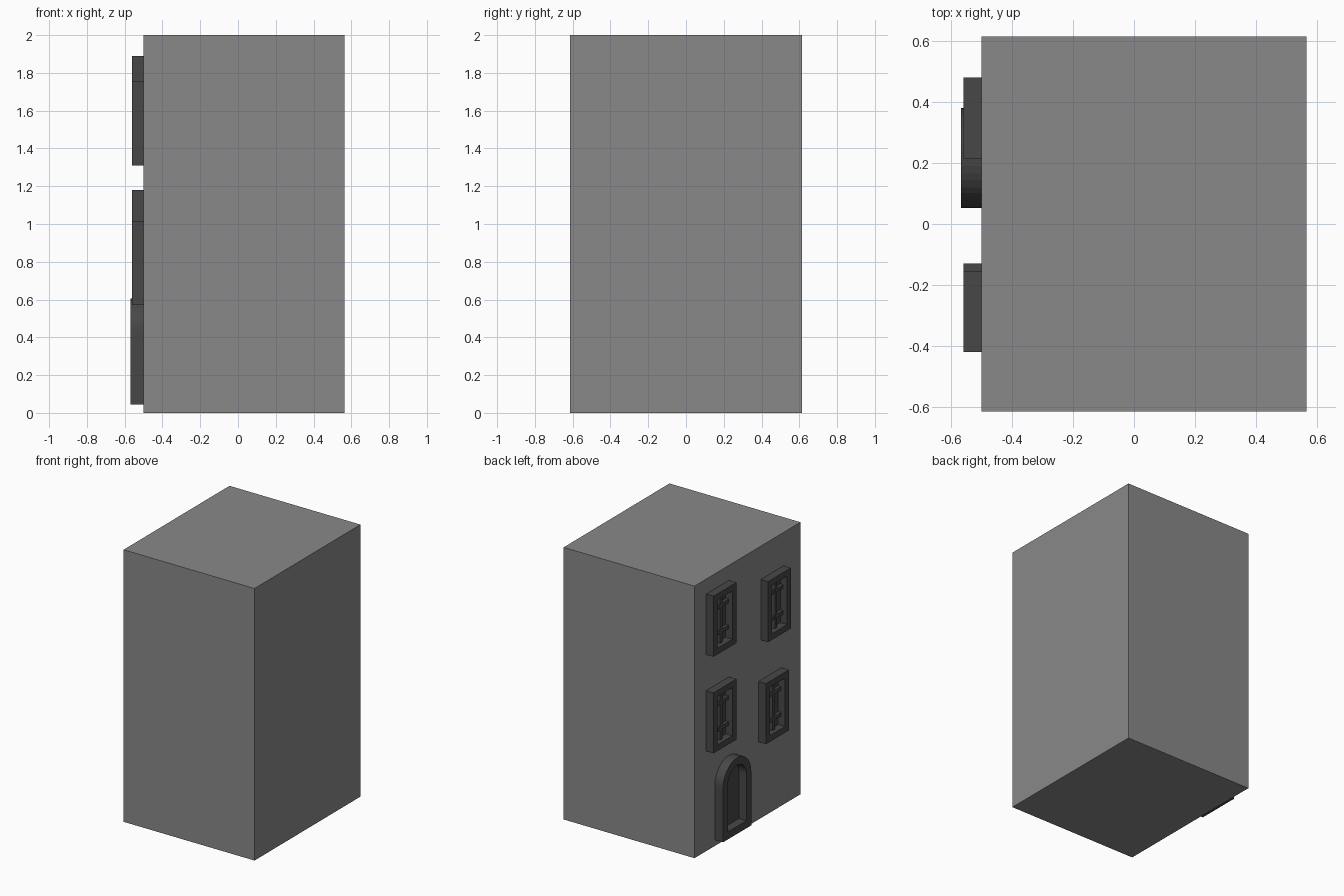
import bpy, bmesh, math

if "Cube" in bpy.data.objects:
    bpy.data.objects.remove(bpy.data.objects["Cube"])

WALL_X = -0.50


def material(name, v):
    m = bpy.data.materials.new(name)
    m.diffuse_color = (v, v, v, 1)
    m.use_nodes = True
    m.node_tree.nodes["Principled BSDF"].inputs["Base Color"].default_value = m.diffuse_color
    return m


wall_mat = material("wall grey", 0.25)
trim_mat = material("dark grey trim", 0.064)


def finish(bm, name, mat):
    bmesh.ops.recalc_face_normals(bm, faces=bm.faces)
    me = bpy.data.meshes.new(name)
    bm.to_mesh(me)
    bm.free()
    me.materials.append(mat)
    ob = bpy.data.objects.new(name, me)
    bpy.context.collection.objects.link(ob)
    return ob


def prism(name, profile, x0, x1, mat):
    """Solid from a (y, z) outline between two x planes."""
    bm = bmesh.new()
    a = [bm.verts.new((x0, y, z)) for y, z in profile]
    b = [bm.verts.new((x1, y, z)) for y, z in profile]
    bm.faces.new(a)
    bm.faces.new(b)
    n = len(profile)
    for i in range(n):
        j = (i + 1) % n
        bm.faces.new((a[i], a[j], b[j], b[i]))
    return finish(bm, name, mat)


def frame(name, outer, inner, x0, x1, mat):
    """Hollow surround between two (y, z) outlines with equal point counts."""
    bm = bmesh.new()
    loops = [[bm.verts.new((x, y, z)) for y, z in p]
             for p, x in ((outer, x0), (inner, x0), (inner, x1), (outer, x1))]
    n = len(outer)
    for k in range(4):
        p, q = loops[k], loops[(k + 1) % 4]
        for i in range(n):
            j = (i + 1) % n
            bm.faces.new((p[i], p[j], q[j], q[i]))
    return finish(bm, name, mat)


def rect(y0, y1, z0, z1):
    return [(y0, z0), (y1, z0), (y1, z1), (y0, z1)]


def arch(cy, r, z0, zc, steps=20):
    pts = [(cy - r, z0), (cy + r, z0)]
    for i in range(steps + 1):
        t = math.pi * i / steps
        pts.append((cy + r * math.cos(t), zc + r * math.sin(t)))
    return pts


# Building block
prism("building_body", rect(-0.615, 0.615, 0, 2), WALL_X, 0.565, wall_mat)


# Windows: surround, pane, one upright bar and two crossbars
def window(name, y0, z0, w=0.265, h=0.445, t=0.045):
    y1, z1 = y0 + w, z0 + h
    cy, cz = (y0 + y1) / 2, (z0 + z1) / 2
    inner = rect(y0 + t, y1 - t, z0 + t, z1 - t)
    frame(name + "_frame", rect(y0, y1, z0, z1), inner,
          WALL_X + 0.002, -0.56, trim_mat)
    prism(name + "_pane", inner, WALL_X + 0.002, WALL_X - 0.005, trim_mat)
    prism(name + "_upright", rect(cy - 0.013, cy + 0.013, z0 + t, z1 - t),
          WALL_X, -0.530, trim_mat)
    for label, s in (("lower", -1), ("upper", 1)):
        c = cz + s * 0.095
        prism(name + "_bar_" + label,
              rect(y0 + t, y1 - t, c - 0.013, c + 0.013),
              WALL_X, -0.528, trim_mat)


window("window_top_left", 0.215, 1.445)
window("window_top_right", -0.42, 1.31)
window("window_low_left", 0.215, 0.735)
window("window_low_right", -0.395, 0.57)

# Arched door surround and recessed leaf
outer = arch(0.2165, 0.1635, 0.045, 0.441)
inner = arch(0.2165, 0.108, 0.10, 0.441)
frame("door_frame", outer, inner, WALL_X + 0.002, -0.568, trim_mat)
prism("door_leaf", inner, WALL_X + 0.002, WALL_X - 0.006, trim_mat)
